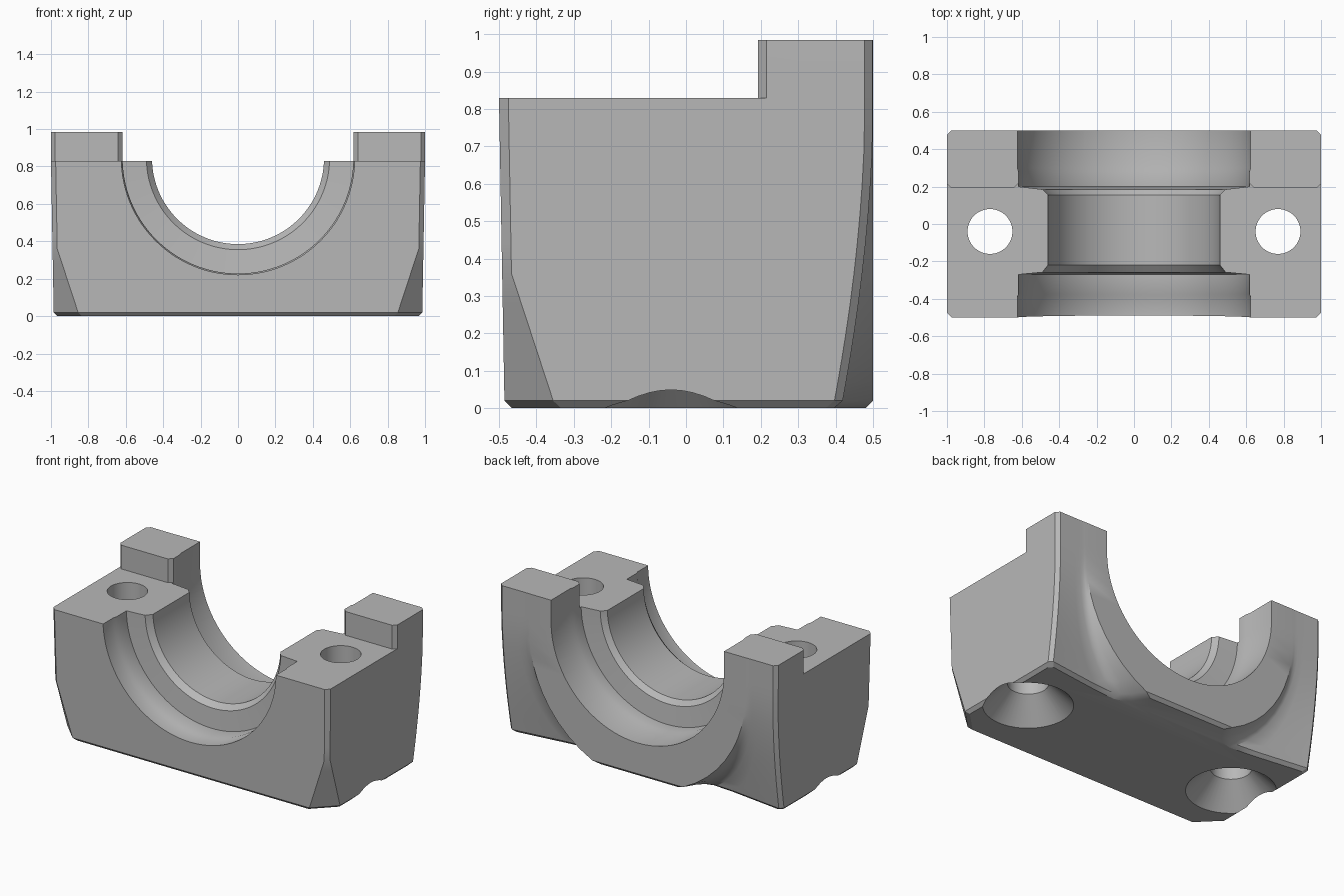
import bpy, bmesh, math

cube = bpy.data.objects.get("Cube")
if cube:
    bpy.data.objects.remove(cube, do_unlink=True)

AXIS_Z = 0.845      # height of the bore axis
PAD_Z = 0.83        # height of the bolt pads
TOP_Z = 0.985

steel = bpy.data.materials.new("steel_grey")
steel.use_nodes = True
steel.diffuse_color = (0.48, 0.48, 0.48, 1)
steel.node_tree.nodes["Principled BSDF"].inputs["Base Color"].default_value = (0.48, 0.48, 0.48, 1)


def loft(name, rings):
    """Closed solid through rings with equal point counts."""
    bm = bmesh.new()
    loops = [[bm.verts.new(p) for p in ring] for ring in rings]
    n = len(loops[0])
    for a, b in zip(loops, loops[1:]):
        for i in range(n):
            j = (i + 1) % n
            bm.faces.new((a[i], a[j], b[j], b[i]))
    bm.faces.new(loops[0])
    bm.faces.new(loops[-1])
    bmesh.ops.recalc_face_normals(bm, faces=bm.faces)
    mesh = bpy.data.meshes.new(name)
    bm.to_mesh(mesh)
    bm.free()
    mesh.materials.append(steel)
    obj = bpy.data.objects.new(name, mesh)
    bpy.context.collection.objects.link(obj)
    return obj


def cut(target, cutter):
    cutter.hide_render = True
    mod = target.modifiers.new("cut", "BOOLEAN")
    mod.operation = "DIFFERENCE"
    mod.solver = "EXACT"
    mod.object = cutter
    bpy.ops.object.select_all(action="DESELECT")
    bpy.context.view_layer.objects.active = target
    target.select_set(True)
    bpy.ops.object.modifier_apply(modifier=mod.name)
    bpy.data.objects.remove(cutter, do_unlink=True)


# Scoop section: fraction across from inner wall to outer corner, and depth
SCOOP = [(0, 0), (0.08, 0.085), (0.15, 0.125), (0.24, 0.142), (0.45, 0.132), (1, 0.085)]


def body_ring(z):
    """Outline at one height: drafted sides, cut front corners, scooped rear corners."""
    draft = 0.015 * max(0, 1 - z / PAD_Z)
    inset = max(0, 0.02 - z)
    side = 1 - draft - inset
    front = -0.5 + draft + inset
    back = 0.5 - inset
    corner = 0.025 + max(0, 0.36 - max(z, 0.02)) * 0.31
    k = max(0.01, max(0, 1 - z / 0.8) ** 1.8)
    h = min(z, 0.77)
    radius = 0.89 - 0.14 * h
    wall = math.sqrt(radius ** 2 - (AXIS_Z - h) ** 2)
    outer = side - 0.022
    half = [(side - corner, front), (side, front + corner)]
    half.append((side, back - SCOOP[-1][1] * k - 0.022))
    half += [(wall + f * (outer - wall), back - d * k) for f, d in reversed(SCOOP)]
    return [(x, y, z) for x, y in half] + [(-x, y, z) for x, y in reversed(half)]


levels = [0, 0.02, 0.07, 0.13, 0.2, 0.28, 0.36, 0.44, 0.52, 0.6, 0.68, 0.77, PAD_Z, TOP_Z]
body = loft("bearing_cap", [body_ring(z) for z in levels])

# Lowered bolt pads, leaving two rear posts with chamfered front corners
pad = [(1.1, -1), (1.1, 0.315), (0.978, 0.193), (0.642, 0.193), (0.6, 0.235)]
pad += [(-x, y) for x, y in reversed(pad)]
cut(body, loft("pad_cutter", [[(x, y, z) for x, y in pad] for z in (PAD_Z, 1.4)]))


# Stepped half-round bore, open at the top
def bore_ring(y, r, steps=56):
    arc = [(r * math.cos(math.pi * i / steps), y, AXIS_Z - r * math.sin(math.pi * i / steps))
           for i in range(steps + 1)]
    return [(r, y, 1.3)] + arc + [(-r, y, 1.3)]


stations = [(-0.6, 0.624), (-0.39, 0.624), (-0.375, 0.617), (-0.27, 0.617),
            (-0.258, 0.49), (-0.22, 0.46), (0.155, 0.46), (0.185, 0.49),
            (0.2, 0.617), (0.28, 0.617), (0.3, 0.624), (0.6, 0.624)]
cut(body, loft("bore_cutter", [bore_ring(y, r) for y, r in stations]))


# Bolt holes with wide countersinks underneath
def circle(cx, cy, z, r, n=48):
    return [(cx + r * math.cos(math.tau * i / n), cy + r * math.sin(math.tau * i / n), z)
            for i in range(n)]


for sx in (-1, 1):
    hole = [(-0.05, 0.315), (0.145, 0.12), (1.1, 0.12)]
    cut(body, loft("hole_cutter", [circle(sx * 0.77, -0.04, z, r) for z, r in hole]))

bpy.ops.object.select_all(action="DESELECT")
bpy.context.view_layer.objects.active = body
body.select_set(True)
bpy.ops.object.shade_smooth_by_angle(angle=math.radians(27))
